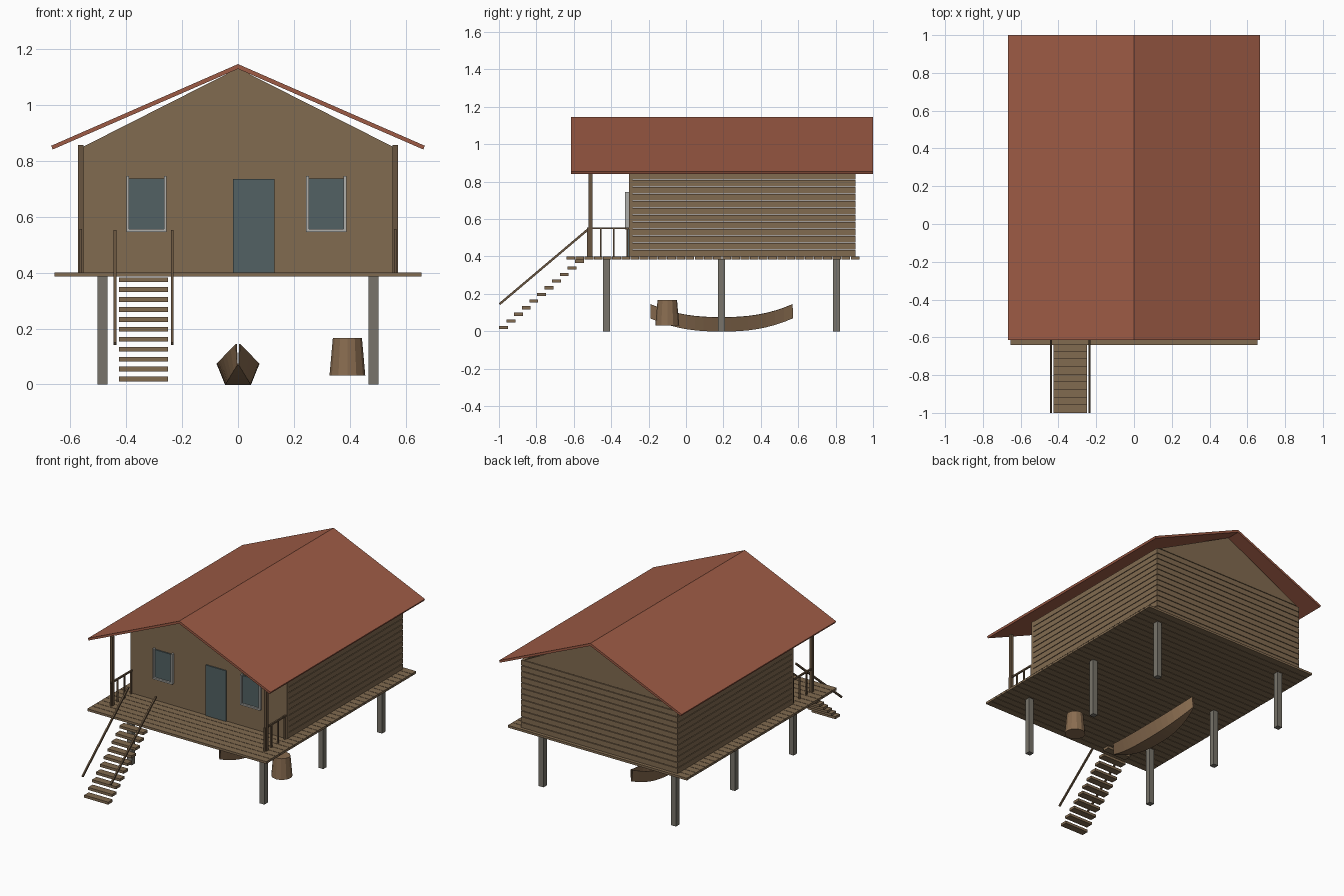
import bpy, bmesh, math
from mathutils import Matrix, Vector

if "Cube" in bpy.data.objects:
    bpy.data.objects.remove(bpy.data.objects["Cube"], do_unlink=True)


def material(name, r, g, b):
    m = bpy.data.materials.new(name)
    m.use_nodes = True
    m.diffuse_color = (r, g, b, 1)
    m.node_tree.nodes["Principled BSDF"].inputs["Base Color"].default_value = (r, g, b, 1)
    return m


WOOD = material("brown wood", 0.22, 0.145, 0.08)
WARM = material("warm wood", 0.25, 0.15, 0.08)
DARK = material("dark wood", 0.14, 0.09, 0.05)
ROOF = material("red roof", 0.34, 0.105, 0.06)
STONE = material("grey stilt", 0.19, 0.175, 0.145)
GLASS = material("blue grey panel", 0.085, 0.12, 0.125)
FRAME = material("light grey frame", 0.43, 0.43, 0.41)


def finish(name, bm, mat):
    bmesh.ops.recalc_face_normals(bm, faces=bm.faces)
    mesh = bpy.data.meshes.new(name)
    bm.to_mesh(mesh)
    bm.free()
    mesh.materials.append(mat)
    ob = bpy.data.objects.new(name, mesh)
    bpy.context.collection.objects.link(ob)
    return ob


def boxes(name, mat, spans):
    """One object made of boxes, each given as x, y and z ranges."""
    bm = bmesh.new()
    for span in spans:
        size = [b - a for a, b in span]
        mid = [(a + b) / 2 for a, b in span]
        bmesh.ops.create_cube(bm, size=1, matrix=Matrix.Translation(mid) @ Matrix.Diagonal((*size, 1)))
    return finish(name, bm, mat)


def prism(name, mat, profile, y0, y1):
    """Extrude an x-z profile along y."""
    bm = bmesh.new()
    face = bm.faces.new([bm.verts.new((x, y0, z)) for x, z in profile])
    out = bmesh.ops.extrude_face_region(bm, geom=[face])["geom"]
    moved = [v for v in out if isinstance(v, bmesh.types.BMVert)]
    bmesh.ops.translate(bm, verts=moved, vec=(0, y1 - y0, 0))
    return finish(name, bm, mat)


def around(c, r):
    return (c - r, c + r)


FLOOR, EAVE = 0.40, 0.85
FRONT, BACK, SIDE = -0.305, 0.905, 0.572
THICK = 0.02

# Deck of narrow planks
planks = 32
pitch = 1.57 / planks
boxes("deck_planks", WOOD,
      [((-0.655, 0.655), (-0.64 + i * pitch, -0.643 + (i + 1) * pitch), (0.385, FLOOR)) for i in range(planks)])

# Stilts
for side, x in (("right", -0.485), ("left", 0.485)):
    for place, y in (("front", -0.425), ("middle", 0.19), ("back", 0.805)):
        boxes(f"{side}_{place}_stilt", STONE, [(around(x, 0.018), around(y, 0.018), (0, 0.386))])

# Plain front wall and board siding on the other walls
boxes("front_wall", WOOD, [((-SIDE, SIDE), (FRONT, FRONT + THICK), (FLOOR, EAVE))])
rows = 12
step = (EAVE - FLOOR) / rows
levels = [(FLOOR + i * step, FLOOR + (i + 1) * step - 0.004) for i in range(rows)]
boxes("right_siding", WOOD, [((-SIDE, -SIDE + THICK), (FRONT + THICK, BACK), z) for z in levels])
boxes("left_siding", WOOD, [((SIDE - THICK, SIDE), (FRONT + THICK, BACK), z) for z in levels])
boxes("back_siding", WOOD, [((THICK - SIDE, SIDE - THICK), (BACK - THICK, BACK), z) for z in levels])

# Gables and roof
gable = [(-0.553, EAVE), (0.553, EAVE), (0, 1.13)]
prism("front_gable", WOOD, gable, FRONT, FRONT + THICK)
prism("back_gable", WOOD, gable, BACK - THICK, BACK)
prism("roof", ROOF, [(-0.668, 0.853), (0, 1.145), (0.668, 0.853),
                     (0.662, 0.84), (0, 1.128), (-0.662, 0.84)], -0.615, 1.0)

# Door and windows
boxes("door", GLASS, [((-0.018, 0.13), (FRONT - 0.008, FRONT), (FLOOR, 0.735))])
for side, x in (("right", -0.327), ("left", 0.315)):
    boxes(f"{side}_window_pane", GLASS, [(around(x, 0.066), (FRONT - 0.008, FRONT), (0.55, 0.737))])
    trim = [(around(x + s * 0.067, 0.005), (FRONT - 0.02, FRONT), (0.545, 0.745)) for s in (-1, 1)]
    trim.append((around(x, 0.066), (FRONT - 0.02, FRONT), (0.545, 0.555)))
    boxes(f"{side}_window_frame", FRAME, trim)

# Porch posts and side railings
for side, s in (("right", -1), ("left", 1)):
    boxes(f"{side}_porch_post", DARK, [(around(s * 0.5625, 0.0095), around(-0.51, 0.01), (FLOOR, 0.855))])
    rail_x = around(s * 0.562, 0.005)
    parts = [(rail_x, around(y, 0.004), (FLOOR, 0.55)) for y in (-0.525, -0.455, -0.385, -0.315)]
    parts.append((rail_x, (-0.53, FRONT), (0.546, 0.556)))
    boxes(f"{side}_porch_railing", DARK, parts)

# Open stairs with sloping handrails
boxes("stair_treads", WOOD,
      [((-0.425, -0.25), (-1 + i * 0.0407, -0.953 + i * 0.0407), (0.011 + i * 0.0355, 0.028 + i * 0.0355))
       for i in range(11)])
low, high = Vector((0, -0.997, 0.145)), Vector((0, -0.52, 0.548))
run = high - low
for side, x in (("right", -0.44), ("left", -0.235)):
    rail = boxes(f"{side}_stair_handrail", DARK, [(around(0, 0.005), around(0, run.length / 2), around(0, 0.006))])
    rail.rotation_euler.x = math.atan2(run.z, run.y)
    rail.location = (low + high) / 2 + Vector((x, 0, 0))

# Upturned bucket under the porch
bm = bmesh.new()
bmesh.ops.create_cone(bm, cap_ends=True, segments=12, radius1=0.064, radius2=0.052, depth=0.135,
                      matrix=Matrix.Translation((0.391, -0.1, 0.099)))
finish("bucket", bm, WARM)

# Canoe: a flat-bottomed section that narrows and rises towards both ends
bm = bmesh.new()
count, previous = 16, None
for i in range(count + 1):
    t = 2 * i / count - 1
    bend = abs(t) ** 2.4
    base = 0.002 + 0.043 * (1 - bend)
    rim = 0.006 + 0.069 * (1 - bend)
    y, z = 0.19 + 0.38 * t, 0.07 * bend
    ring = [bm.verts.new(p) for p in
            ((-rim, y, z + 0.075), (-base, y, z), (base, y, z), (rim, y, z + 0.075))]
    if previous:
        for a in range(3):
            bm.faces.new((previous[a], previous[a + 1], ring[a + 1], ring[a]))
    previous = ring
canoe = finish("canoe", bm, WARM)
shell = canoe.modifiers.new("hull_thickness", "SOLIDIFY")
shell.thickness = 0.004
shell.offset = 0
